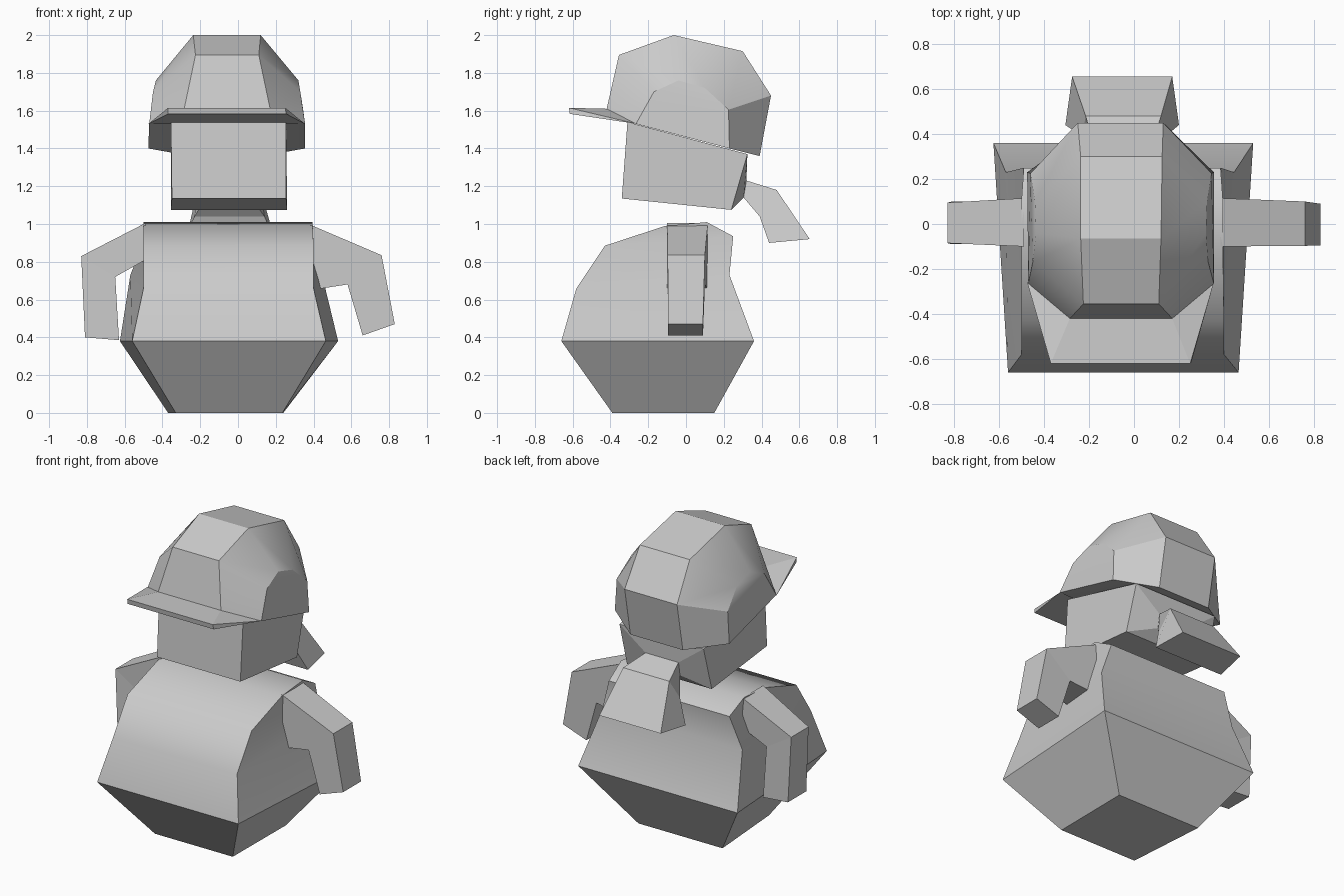
import bpy, bmesh, math

if "Cube" in bpy.data.objects:
    bpy.data.objects.remove(bpy.data.objects["Cube"], do_unlink=True)

# One plain clay colour for the whole figure
clay = bpy.data.materials.new("light_grey")
clay.use_nodes = True
clay.diffuse_color = (0.6, 0.6, 0.6, 1)
clay.node_tree.nodes["Principled BSDF"].inputs["Base Color"].default_value = (0.6, 0.6, 0.6, 1)


def finish(name, bm, smooth=None):
    bmesh.ops.recalc_face_normals(bm, faces=bm.faces)
    mesh = bpy.data.meshes.new(name)
    bm.to_mesh(mesh)
    bm.free()
    mesh.materials.append(clay)
    ob = bpy.data.objects.new(name, mesh)
    bpy.context.collection.objects.link(ob)
    if smooth:
        bpy.ops.object.select_all(action='DESELECT')
        ob.select_set(True)
        bpy.context.view_layer.objects.active = ob
        bpy.ops.object.shade_smooth_by_angle(angle=math.radians(smooth))
    return ob


def loft(name, rings, smooth=None):
    """Skin matching closed rings; the ends are closed with strips of quads."""
    bm = bmesh.new()
    loops = [[bm.verts.new(p) for p in ring] for ring in rings]
    n = len(rings[0])
    for a, b in zip(loops, loops[1:]):
        for i in range(n):
            j = (i + 1) % n
            bm.faces.new((a[i], a[j], b[j], b[i]))
    for end in (loops[0], loops[-1]):
        for i in range(n // 2 - 1):
            bm.faces.new((end[i], end[i + 1], end[n - 2 - i], end[n - 1 - i]))
    return finish(name, bm, smooth)


def section(top, bottom):
    """Four-sided ring from (x0, x1, y, z) top and bottom edges."""
    (a0, a1, ay, az), (b0, b1, by, bz) = top, bottom
    return [(a0, ay, az), (a1, ay, az), (b1, by, bz), (b0, by, bz)]


# Body: side profile (y, z, left x, right x), running from front base to back base
body = [(-0.39, 0.00, 0.235, -0.33), (-0.66, 0.38, 0.465, -0.56),
        (-0.58, 0.66, 0.40, -0.50), (-0.43, 0.885, 0.40, -0.50),
        (-0.11, 0.99, 0.395, -0.50), (0.11, 1.01, 0.395, -0.50),
        (0.25, 0.935, 0.385, -0.49), (0.23, 0.73, 0.445, -0.57),
        (0.36, 0.38, 0.53, -0.625), (0.15, 0.00, 0.24, -0.37)]
loft("body", [[(xr, y, z) for y, z, xl, xr in body],
              [(xl, y, z) for y, z, xl, xr in body]], 40)


# Arms: stations of upper (x, z), lower (x, z), front y, back y
def arm(name, stations):
    loft(name, [[(ux, y0, uz), (ux, y1, uz), (lx, y1, lz), (lx, y0, lz)]
                for (ux, uz), (lx, lz), y0, y1 in stations])


arm("left_arm", [((0.385, 0.995), (0.385, 0.65), -0.10, 0.115),
                 ((0.76, 0.835), (0.58, 0.68), -0.097, 0.10),
                 ((0.83, 0.47), (0.66, 0.41), -0.095, 0.09)])
arm("right_arm", [((-0.49, 1.005), (-0.49, 0.81), -0.10, 0.115),
                  ((-0.83, 0.83), (-0.65, 0.72), -0.085, 0.095),
                  ((-0.81, 0.40), (-0.63, 0.385), -0.09, 0.10)])

# Head: tilted box whose back tapers toward the hair root
hair_root = section((-0.17, 0.07, 0.32, 1.23), (-0.17, 0.07, 0.305, 1.14))
loft("head", [section((-0.355, 0.255, -0.31, 1.54), (-0.35, 0.255, -0.34, 1.135)),
              section((-0.355, 0.255, 0.325, 1.37), (-0.355, 0.26, 0.24, 1.075)),
              hair_root])

# Ponytail flaring out behind the head
loft("ponytail", [hair_root,
                  section((-0.215, 0.12, 0.48, 1.18), (-0.23, 0.14, 0.39, 1.04)),
                  section((-0.275, 0.17, 0.655, 0.92), (-0.305, 0.20, 0.44, 0.90))])

# Cap: centre strip and ear panels as (y, z, left x, right x), front to back
strip = [(-0.42, 1.61, 0.17, -0.285), (-0.355, 1.895, 0.11, -0.225),
         (-0.065, 2.00, 0.12, -0.237), (0.30, 1.915, 0.125, -0.237),
         (0.45, 1.68, 0.13, -0.25), (0.39, 1.36, 0.13, -0.25)]
ear = [(-0.265, 1.53, 0.355, -0.47), (-0.17, 1.70, 0.33, -0.45),
       (-0.04, 1.76, 0.32, -0.435), (0.10, 1.72, 0.325, -0.44),
       (0.225, 1.605, 0.345, -0.46), (0.23, 1.40, 0.355, -0.475)]
loft("cap", [[(p[k], p[0], p[1]) for p in part]
             for part, k in ((ear, 3), (strip, 3), (strip, 2), (ear, 2))], 30)

# Brim: thin wedge reaching from the front lip to the cap sides
bm = bmesh.new()
for x0, x1, y, z in ((-0.37, 0.25, -0.62, 1.615), (-0.37, 0.255, -0.615, 1.583),
                     (-0.285, 0.17, -0.42, 1.61), (-0.475, 0.355, -0.26, 1.53)):
    bm.verts.new((x0, y, z))
    bm.verts.new((x1, y, z))
bmesh.ops.convex_hull(bm, input=bm.verts)
bmesh.ops.dissolve_limit(bm, angle_limit=0.02, verts=bm.verts, edges=bm.edges)
finish("cap_brim", bm)
